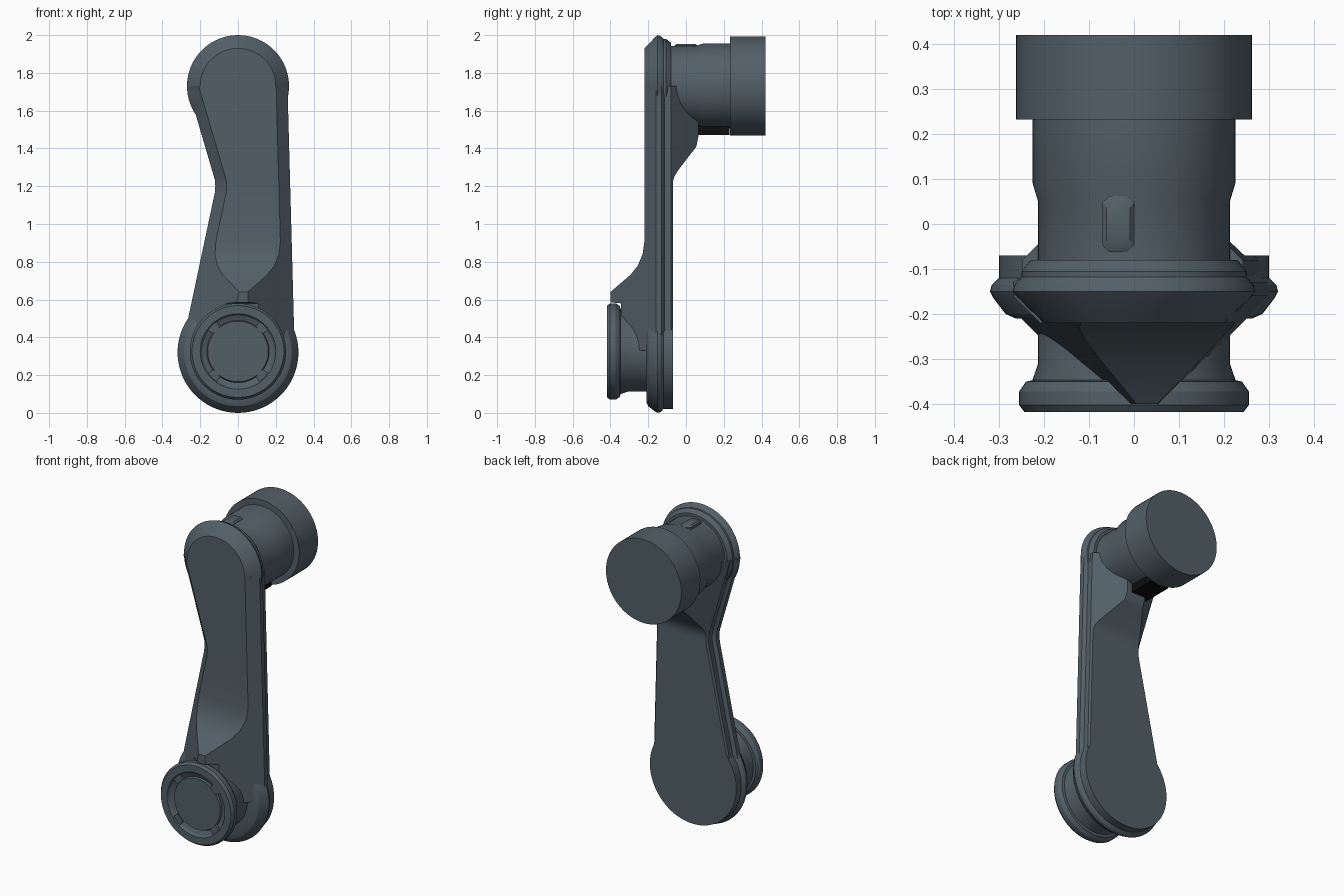
import bpy, bmesh
from math import sin, cos, pi

cube = bpy.data.objects.get("Cube")
if cube:
    bpy.data.objects.remove(cube, do_unlink=True)


def material(name, rgb):
    mat = bpy.data.materials.new(name)
    mat.use_nodes = True
    mat.diffuse_color = (*rgb, 1)
    mat.node_tree.nodes["Principled BSDF"].inputs["Base Color"].default_value = (*rgb, 1)
    return mat


slate = material("slate_grey", (0.085, 0.115, 0.137))
black = material("shadow_black", (0.004, 0.004, 0.004))


def loft(name, rings, mat=slate, angle=0.5):
    """Skin equal-length closed rings and cap both ends."""
    bm = bmesh.new()
    loops = [[bm.verts.new(p) for p in ring] for ring in rings]
    for a, b in zip(loops, loops[1:]):
        for i in range(len(a)):
            j = (i + 1) % len(a)
            bm.faces.new((a[i], a[j], b[j], b[i]))
    bm.faces.new(loops[0])
    bm.faces.new(loops[-1])
    bmesh.ops.recalc_face_normals(bm, faces=bm.faces)
    mesh = bpy.data.meshes.new(name)
    bm.to_mesh(mesh)
    bm.free()
    mesh.materials.append(mat)
    ob = bpy.data.objects.new(name, mesh)
    bpy.context.collection.objects.link(ob)
    bpy.ops.object.select_all(action="DESELECT")
    ob.select_set(True)
    bpy.context.view_layer.objects.active = ob
    bpy.ops.object.shade_smooth_by_angle(angle=angle)
    return ob


def turned(name, cz, profile, n=72):
    """Turn (radius, y) pairs about a horizontal axis at height cz."""
    return loft(name, [[(r * cos(2 * pi * i / n), y, cz + r * sin(2 * pi * i / n))
                        for i in range(n)] for r, y in profile])


def lerp(points, z):
    for (z0, v0), (z1, v1) in zip(points, points[1:]):
        if z <= z1:
            return v0 + (v1 - v0) * (z - z0) / (z1 - z0)
    return points[-1][1]


# Arm: chamfered section following the side outlines, with a ramp at each end
LEFT_EDGE = [(0.33, -0.30), (1.165, -0.123), (1.2, -0.12), (1.235, -0.123), (1.73, -0.268)]
RIGHT_EDGE = [(0.33, 0.30), (1.73, 0.262)]
FRONT = [(0.33, -0.345), (0.58, -0.345), (0.585, -0.40), (0.64, -0.40), (0.73, -0.295),
         (0.78, -0.255), (0.84, -0.23), (0.91, -0.22), (1.73, -0.22)]
BACK = [(0.33, -0.07), (1.22, -0.07), (1.25, -0.062), (1.28, -0.045), (1.41, 0.055),
        (1.46, 0.065), (1.73, 0.065)]


def section(z):
    l, r = lerp(LEFT_EDGE, z), lerp(RIGHT_EDGE, z)
    yf, yb = lerp(FRONT, z), lerp(BACK, z)
    f, b = -0.16 - yf, 0.02 + yb + 0.08
    half = [(0, -0.16), (0, -0.13), (0.02, -0.115), (0.02, -0.08), (b, yb)]
    right = [(r - f, yf)] + [(r - d, y) for d, y in half]
    left = [(l + f, yf)] + [(l + d, y) for d, y in half]
    return [(x, y, z) for x, y in right + left[::-1]]


heights = sorted({z for t in (LEFT_EDGE, FRONT, BACK) for z, v in t})
loft("arm", [section(z) for z in heights], angle=0.35)

# Round ends of the arm
turned("lower_arm_end", 0.32, [(0.262, -0.21), (0.285, -0.20), (0.312, -0.165), (0.32, -0.15),
                               (0.316, -0.135), (0.30, -0.12), (0.30, -0.07)])
turned("upper_arm_end", 1.73, [(0.20, -0.22), (0.26, -0.162), (0.27, -0.15), (0.265, -0.135),
                               (0.25, -0.118), (0.25, -0.105), (0.23, -0.08), (0.215, -0.08)])

# Upper joint pointing backwards
turned("upper_neck", 1.73, [(0.213, -0.10), (0.213, 0.05), (0.225, 0.09), (0.225, 0.24)])
turned("rear_cap", 1.73, [(0.262, 0.232), (0.262, 0.42)])

# Lower joint pointing forwards, with a dished face
turned("lower_neck", 0.325, [(0.213, -0.18), (0.213, -0.31), (0.225, -0.345), (0.225, -0.36)])
turned("front_knob", 0.325, [(0.225, -0.347), (0.24, -0.35), (0.255, -0.372), (0.255, -0.402),
                             (0.243, -0.418), (0.20, -0.418), (0.19, -0.405), (0.165, -0.395),
                             (0.16, -0.405)])

# Four small lugs around the dished face
for k in range(4):
    rings = []
    for y, grow in ((-0.39, 0.006), (-0.412, 0)):
        rings.append([(r * cos(a), y, 0.325 + r * sin(a)) for r, t in
                      ((0.162, -1), (0.20, -1), (0.20, 1), (0.162, 1))
                      for a in [pi / 4 + k * pi / 2 + t * (0.16 + grow)]])
    loft("knob_lug_%d" % (k + 1), rings)

# Small raised key on top of the upper neck
outline = [(-0.035, -0.048), (-0.02, -0.062), (0.02, -0.062), (0.035, -0.048)]
outline += [(-x, -y) for x, y in outline]
loft("neck_key", [[(-0.035 + x * s, y * s, z) for x, y in outline]
                  for z, s in ((1.93, 1), (1.945, 1), (1.953, 0.75))])

# Dark block under the upper neck
loft("neck_block", [[(x, y, z) for x, y in ((-0.06, 0.03), (0.07, 0.03), (0.07, 0.231), (-0.06, 0.231))]
                    for z in (1.47, 1.53)], black)
